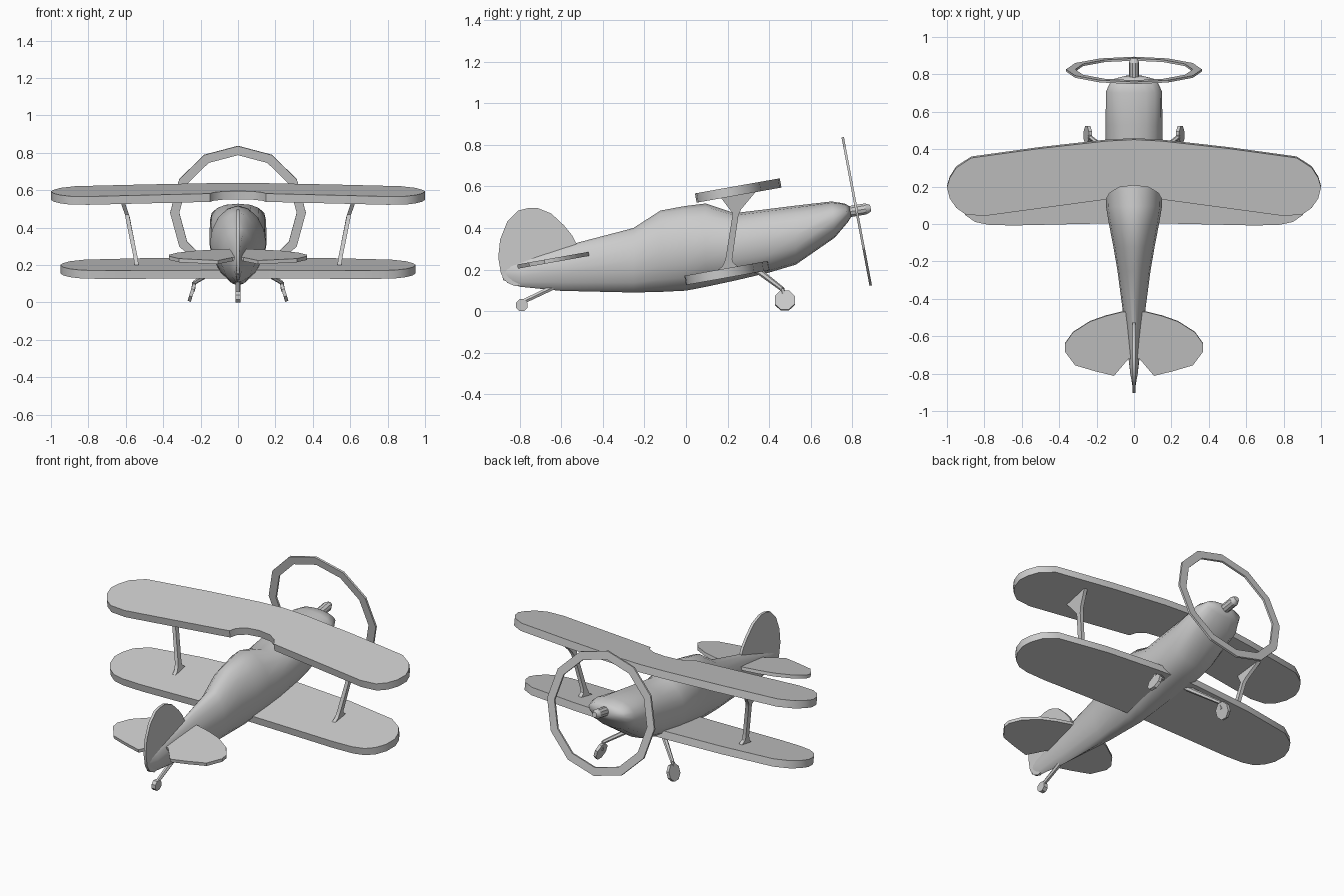
import bpy, bmesh, math
from mathutils import Vector, Matrix

if "Cube" in bpy.data.objects:
    bpy.data.objects.remove(bpy.data.objects["Cube"])


def finish(name, bm, angle=35):
    bmesh.ops.recalc_face_normals(bm, faces=bm.faces[:])
    me = bpy.data.meshes.new(name)
    bm.to_mesh(me)
    bm.free()
    ob = bpy.data.objects.new(name, me)
    bpy.context.collection.objects.link(ob)
    bpy.ops.object.select_all(action='DESELECT')
    ob.select_set(True)
    bpy.context.view_layer.objects.active = ob
    bpy.ops.object.shade_smooth_by_angle(angle=math.radians(angle))
    return ob


def loft(name, rings, cap=True, closed=False, angle=35):
    """Skin a list of equally sized point loops."""
    bm = bmesh.new()
    vs = [[bm.verts.new(p) for p in r] for r in rings]
    n = len(vs[0])
    pairs = list(zip(vs, vs[1:])) + ([(vs[-1], vs[0])] if closed else [])
    for a, b in pairs:
        for i in range(n):
            j = (i + 1) % n
            bm.faces.new((a[i], a[j], b[j], b[i]))
    if cap:
        bm.faces.new(vs[0])
        bm.faces.new(vs[-1])
    return finish(name, bm, angle)


def slab(name, pts, normal, thick):
    """Flat plate: outline points thickened both ways along a normal."""
    d = Vector(normal).normalized() * thick / 2
    return loft(name, [[Vector(p) - d for p in pts], [Vector(p) + d for p in pts]])


def rod(name, a, b, r1, r2, n):
    a, b = Vector(a), Vector(b)
    bm = bmesh.new()
    bmesh.ops.create_cone(bm, cap_ends=True, segments=n, radius1=r1, radius2=r2,
                          depth=(b - a).length)
    q = (b - a).to_track_quat('Z', 'Y').to_matrix().to_4x4()
    bm.transform(Matrix.Translation((a + b) / 2) @ q @ Matrix.Rotation(math.pi / n, 4, 'Z'))
    return finish(name, bm)


def mirror_outline(half):
    return half + [(-x, y) for x, y in reversed(half) if x > 0]


SLOPE = 0.178                       # the whole aircraft sits nose-up


def tilted(outline, z0):
    return [(x, y, z0 + SLOPE * y) for x, y in outline]


UP = (0, -SLOPE, 1)

# Fuselage: stations of (top y, top z, bottom y, bottom z, half width, exponent)
stations = [
    (-.89, .225, -.88, .15, .005, 1.5), (-.80, .242, -.80, .118, .02, 1.5),
    (-.528, .328, -.60, .098, .047, 1.6), (-.253, .40, -.253, .09, .088, 1.9),
    (-.123, .484, -.123, .093, .11, 1.9), (-.01, .505, 0, .099, .133, 1.9),
    (.094, .518, .094, .117, .15, 1.9), (.234, .472, .234, .147, .152, 2.1),
    (.40, .492, .40, .186, .152, 2.3), (.528, .508, .528, .224, .152, 2.3),
    (.70, .528, .716, .354, .15, 2.3), (.764, .518, .78, .43, .12, 2.0),
    (.785, .505, .795, .455, .05, 2.0)]
rings = []
for yt, zt, yb, zb, w, e in stations:
    ring = []
    for i in range(16):
        a = 2 * math.pi * i / 16
        c, s = math.cos(a), math.sin(a)
        t = .5 + .5 * math.copysign(abs(s) ** (2 / e), s)
        ring.append((w * math.copysign(abs(c) ** (2 / e), c),
                     yb + (yt - yb) * t, zb + (zt - zb) * t))
    rings.append(ring)
loft('fuselage', rings, angle=50)

# Wings: half outlines from the leading edge centre round the tip
upper = [(0, .455), (.15, .447), (.5, .408), (.87, .357), (.95, .305), (.985, .25),
         (1, .20), (.985, .14), (.95, .09), (.90, .055), (.80, .047),
         (.15, .135), (.13, .17), (.08, .20), (0, .21)]
slab('upper_wing', tilted(mirror_outline(upper), .536), UP, .045)
lower = [(0, .40), (.15, .395), (.5, .37), (.82, .325), (.90, .275), (.935, .22),
         (.95, .165), (.935, .10), (.90, .05), (.85, .015), (.78, .0), (.65, -.004),
         (.3, .004), (0, .01)]
slab('lower_wing', tilted(mirror_outline(lower), .149), UP, .045)

# Tailplane and fin
tail = [(0, -.465), (.06, -.468), (.15, -.49), (.235, -.52), (.326, -.578), (.37, -.64),
        (.37, -.68), (.315, -.754), (.21, -.785), (.107, -.81), (.03, -.72), (0, -.72)]
slab('tailplane', tilted(mirror_outline(tail), .359), UP, .02)
fin = [(-.903, .258), (-.894, .345), (-.86, .43), (-.807, .484), (-.76, .496), (-.716, .497),
       (-.648, .47), (-.586, .412), (-.547, .364), (-.525, .32), (-.60, .20),
       (-.82, .12), (-.86, .137), (-.89, .18)]
slab('fin', [(0, y, z) for y, z in fin], (1, 0, 0), .016)

# Propeller disc rim (12 sides) and hub
rim_c = Vector((0, .821, .48))
tilt = math.radians(10.7)
ax = Vector((0, math.cos(tilt), math.sin(tilt)))
up = Vector((0, -math.sin(tilt), math.cos(tilt)))
rim = []
for i in range(12):
    a = math.pi * i / 6
    d = Vector((math.cos(a), 0, 0)) + up * math.sin(a)
    rim.append([rim_c + d * r + ax * h for r, h in
                ((.363, -.006), (.363, .006), (.314, .006), (.314, -.006))])
loft('propeller_rim', rim, cap=False, closed=True, angle=25)
rod('propeller_hub', (0, .75, .473), (0, .865, .492), .028, .028, 10)
rod('propeller_hub_tip', (0, .865, .492), (0, .888, .496), .028, .016, 10)

# Parts repeated on both sides
strut_x = lambda z: .54 + .16 * (z - .19) + max(0, z - .42) * .18
strut = [(.12, .175), (.175, .215), (.19, .25), (.225, .47), (.165, .55), (.34, .58),
         (.265, .49), (.252, .46), (.222, .25), (.225, .235), (.27, .20)]
for s, side in ((-1, 'left'), (1, 'right')):
    slab('wing_strut_' + side, [(s * strut_x(z), y, z) for y, z in strut], (1, 0, 0), .022)
    hub = Vector((s * .247, .475, .052))
    d = Vector((s * .958, 0, .287)) * .009
    rod('wheel_' + side, hub - d, hub + d, .052, .052, 8)
    rod('gear_leg_' + side, (s * .08, .34, .20), (s * .235, .465, .105), .016, .011, 6)
    rod('axle_fork_' + side, (s * .235, .462, .108), (s * .24, .475, .06), .011, .011, 6)

# Tail wheel
rod('tail_wheel_leg', (0, -.64, .115), (0, -.785, .045), .014, .012, 6)
rod('tail_wheel', (-.013, -.79, .029), (.013, -.79, .029), .031, .031, 8)
